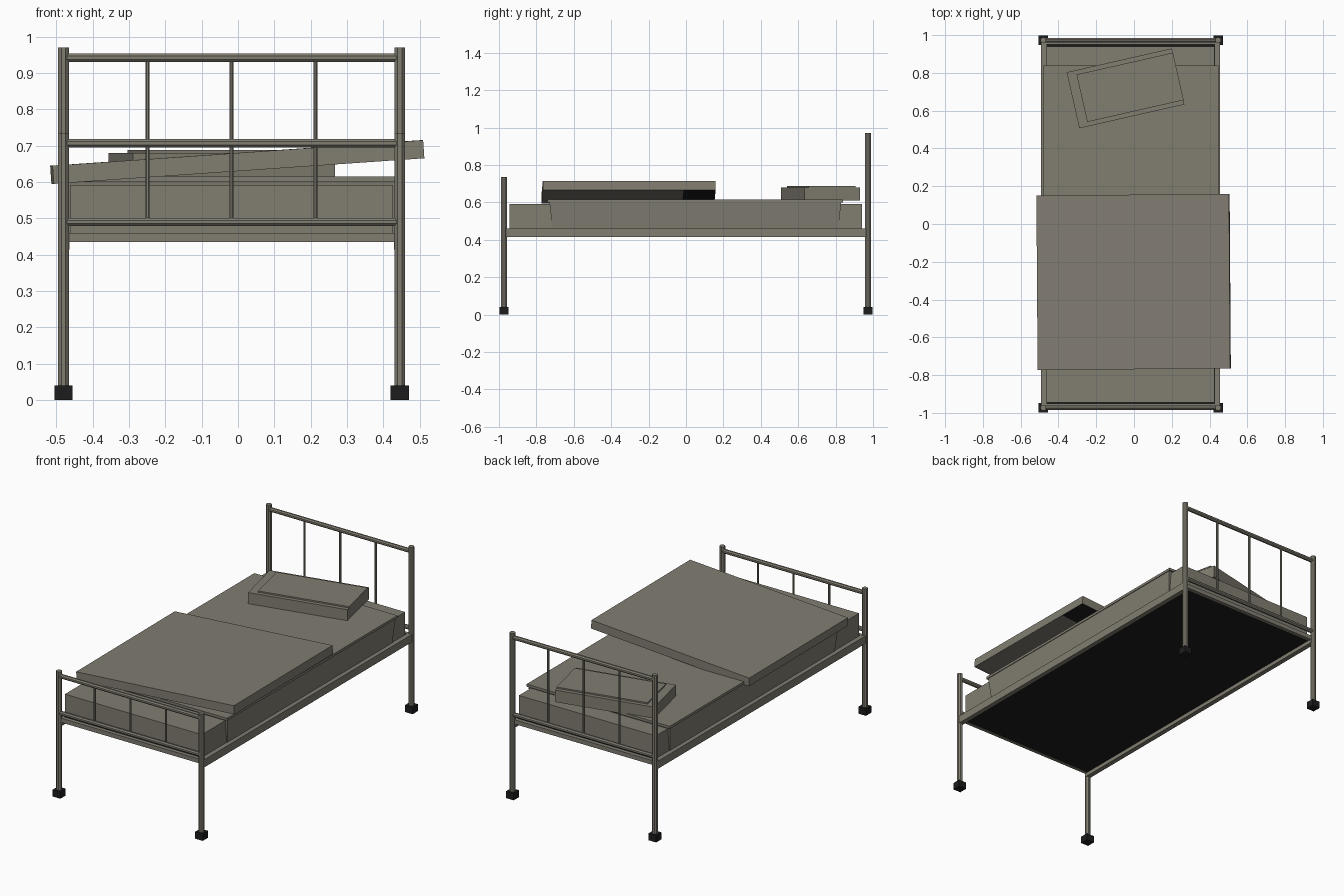
import bpy, bmesh, math
from mathutils import Matrix, Vector

cube = bpy.data.objects.get("Cube")
if cube:
    bpy.data.objects.remove(cube, do_unlink=True)


def material(name, rgb):
    m = bpy.data.materials.new(name)
    m.use_nodes = True
    m.diffuse_color = (*rgb, 1)
    m.node_tree.nodes["Principled BSDF"].inputs["Base Color"].default_value = (*rgb, 1)
    return m


DRAB = material("drab olive grey", (0.22, 0.205, 0.165))
BLACK = material("black rubber", (0.012, 0.012, 0.012))


def finish(name, bm, *mats):
    bmesh.ops.recalc_face_normals(bm, faces=bm.faces)
    mesh = bpy.data.meshes.new(name)
    bm.to_mesh(mesh)
    bm.free()
    for m in mats:
        mesh.materials.append(m)
    ob = bpy.data.objects.new(name, mesh)
    bpy.context.collection.objects.link(ob)
    return ob


def box_mesh(x, y, z):
    """Box between the (low, high) pairs given on each axis."""
    bm = bmesh.new()
    bmesh.ops.create_cube(bm, size=1)
    for v in bm.verts:
        v.co = [(r[0] + r[1]) / 2 + c * (r[1] - r[0]) for r, c in zip((x, y, z), v.co)]
    return bm


def box(name, x, y, z, mat=DRAB):
    return finish(name, box_mesh(x, y, z), mat)


def tube(name, a, b, radius, sides=8):
    a, b = Vector(a), Vector(b)
    bm = bmesh.new()
    bmesh.ops.create_cone(bm, cap_ends=True, segments=sides, radius1=radius,
                          radius2=radius, depth=(b - a).length)
    turn = (b - a).to_track_quat("Z", "Y").to_matrix().to_4x4()
    spin = Matrix.Rotation(math.pi / sides, 4, "Z")
    bm.transform(Matrix.Translation((a + b) / 2) @ turn @ spin)
    return finish(name, bm, DRAB)


MID = -0.0175          # centre line of the frame
HALF = 0.4625          # distance from it to the posts

# Head and foot ends: posts, feet, rails and bars
for end, y, height, top in (("head", 0.973, 0.97, 0.942), ("foot", -0.973, 0.735, 0.707)):
    for side, s in (("left", 1), ("right", -1)):
        x = MID + s * HALF
        tube(f"{end}_{side}_post", (x, y, 0.02), (x, y, height), 0.016)
        box(f"{end}_{side}_foot", (x - 0.025, x + 0.025), (y - 0.025, y + 0.025), (0, 0.04), BLACK)
    for label, z in (("top", top), ("lower", 0.49)):
        tube(f"{end}_{label}_rail", (MID - HALF, y, z), (MID + HALF, y, z), 0.0125)
    for i in (-1, 0, 1):
        x = MID + i * HALF / 2
        tube(f"{end}_bar_{i + 2}", (x, y, 0.49), (x, y, top), 0.006)
    inner = y - math.copysign(0.02, y)
    box(f"{end}_cross_rail", (MID - HALF, MID + HALF), sorted((y, inner)), (0.435, 0.46))

# Side rails and dark base
for side, s in (("left", 1), ("right", -1)):
    xs = sorted((MID + s * 0.446, MID + s * 0.474))
    box(f"{side}_side_rail", xs, (-0.975, 0.975), (0.415, 0.46))
box("bed_base", (-0.464, 0.429), (-0.953, 0.953), (0.437, 0.458), BLACK)

# Mattress with a sheet tucked in down both sides
box("mattress", (-0.462, 0.427), (-0.945, 0.94), (0.458, 0.592))
box("sheet_top", (-0.482, 0.447), (-0.74, 0.84), (0.6, 0.615))
bm = box_mesh((-0.478, 0.443), (-0.73, 0.83), (0.46, 0.601))
for v in bm.verts:
    if v.co.z < 0.5:
        v.co.x = MID + (v.co.x - MID) * 0.975
        v.co.y = 0.05 + (v.co.y - 0.05) * 0.98
finish("sheet_sides", bm, DRAB)

# Pillow with a raised inner panel
bm = box_mesh((-0.285, 0.285), (-0.152, 0.152), (0.61, 0.68))
top_face = max(bm.faces, key=lambda f: f.calc_center_median().z)
bmesh.ops.inset_individual(bm, faces=[top_face], thickness=0.033)
for v in top_face.verts:
    v.co.x += 0.025
raised = bmesh.ops.extrude_discrete_faces(bm, faces=[top_face])["faces"]
bmesh.ops.translate(bm, verts=raised[0].verts, vec=(0, 0, 0.008))
bm.transform(Matrix.Translation((-0.045, 0.718, 0)) @ Matrix.Rotation(math.radians(12.8), 4, "Z"))
finish("pillow", bm, DRAB)

# Folded blanket lying at a tilt, with a dark patch on its underside
bm = box_mesh((-0.511, 0.511), (-0.462, 0.462), (-0.025, 0.025))
bmesh.ops.bisect_plane(bm, geom=bm.verts[:] + bm.edges[:] + bm.faces[:],
                       plane_co=(0, 0.29, 0), plane_no=(0, 1, 0))
bm.normal_update()
for f in bm.faces:
    if f.normal.z < -0.9 and f.calc_center_median().y > 0.29:
        f.material_index = 1
bm.transform(Matrix.Translation((-0.002, -0.307, 0.655))
             @ Matrix.Rotation(math.radians(0.4), 4, "Z")
             @ Matrix.Rotation(math.radians(-3.95), 4, "Y"))
finish("blanket", bm, DRAB, BLACK)
